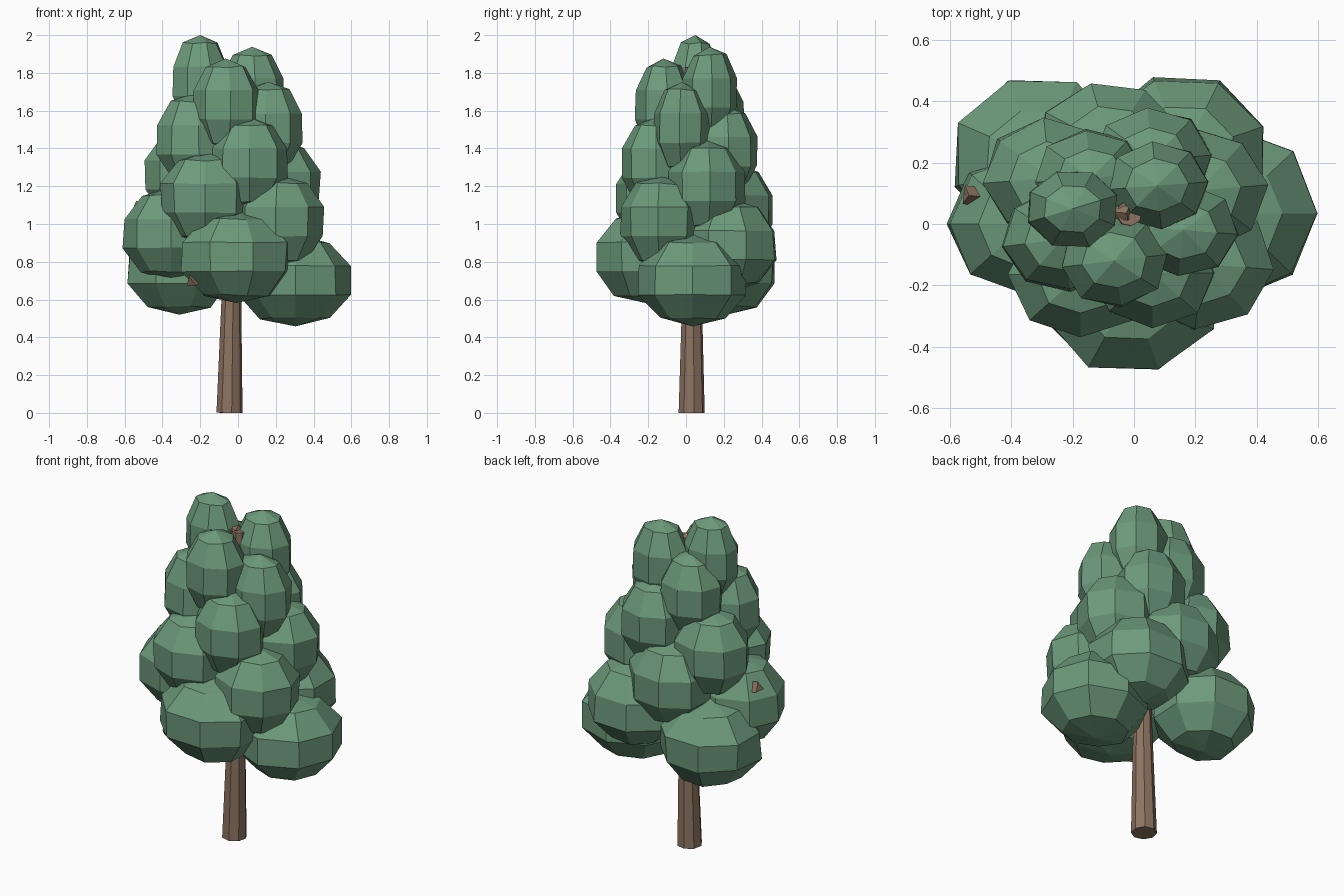
import bpy, bmesh, random
from math import radians
from mathutils import Vector, Matrix

random.seed(4)
cube = bpy.data.objects.get("Cube")
if cube:
    bpy.data.objects.remove(cube, do_unlink=True)


def make_material(name, rgb):
    mat = bpy.data.materials.new(name)
    mat.use_nodes = True
    color = (*rgb, 1)
    mat.diffuse_color = color
    mat.node_tree.nodes["Principled BSDF"].inputs["Base Color"].default_value = color
    return mat


leaf_green = make_material("leaf green", (0.15, 0.32, 0.195))
bark_brown = make_material("bark brown", (0.27, 0.175, 0.12))


def finish(bm, name, mat):
    bmesh.ops.recalc_face_normals(bm, faces=bm.faces)
    mesh = bpy.data.meshes.new(name)
    bm.to_mesh(mesh)
    bm.free()
    mesh.materials.append(mat)
    obj = bpy.data.objects.new(name, mesh)
    bpy.context.collection.objects.link(obj)
    return obj


def tapered_limb(name, start, end, r_start, r_end, sides):
    """Flat-sided tapered cylinder between two points."""
    start, end = Vector(start), Vector(end)
    axis = end - start
    bm = bmesh.new()
    bmesh.ops.create_cone(bm, cap_ends=True, segments=sides, radius1=r_start,
                          radius2=r_end, depth=axis.length)
    turn = axis.to_track_quat("Z", "Y").to_matrix().to_4x4()
    bm.transform(Matrix.Translation((start + end) / 2) @ turn)
    return finish(bm, name, bark_brown)


def leaf_clump(name, center, size, spin):
    """Chunky eight-sided ball of leaves with slightly uneven corners."""
    bm = bmesh.new()
    bmesh.ops.create_uvsphere(bm, u_segments=8, v_segments=5, radius=1)
    bm.transform(Matrix.Rotation(radians(spin), 4, "Z"))
    for v in bm.verts:
        if abs(v.co.z) < 0.95:
            v.co *= random.uniform(0.99, 1.05)
    bm.transform(Matrix.Translation(center) @ Matrix.Diagonal((*size, 1)))
    return finish(bm, name, leaf_green)


# Trunk: a lower shaft that carries on up inside the crown
base, crown_top = Vector((-0.045, 0.03, 0)), Vector((-0.015, 0.035, 1.83))
fork = base.lerp(crown_top, 0.35)
tapered_limb("trunk", base, fork, 0.07, 0.052, 8)
tapered_limb("upper_trunk", fork, crown_top, 0.052, 0.042, 8)

# Crown: clumps spiral down from the top as (x, y, radius, spin in degrees)
clumps = [
    (-0.2, 0.05, 0.16, 20), (0.075, 0.125, 0.173, 5), (-0.065, -0.12, 0.18, 8),
    (-0.14, 0.15, 0.19, 5), (0.16, -0.02, 0.183, -5), (-0.235, -0.05, 0.2, 8),
    (0.06, 0.21, 0.2, 5), (0.06, -0.16, 0.21, 0), (-0.275, 0.15, 0.225, 5),
    (0.21, 0.11, 0.23, 5), (-0.175, -0.165, 0.238, 0), (-0.08, 0.255, 0.245, 15),
    (0.22, -0.13, 0.24, -5), (-0.355, 0, 0.26, 0), (0.16, 0.23, 0.29, 20),
    (-0.01, -0.215, 0.308, 18), (-0.31, 0.215, 0.295, 20), (0.305, 0.035, 0.308, 0),
]
half_height = 0.244
for i, (x, y, r, spin) in enumerate(clumps):
    z = 2 - half_height - 0.062 * i
    depth = r * (0.84 + 0.006 * i)
    leaf_clump(f"leaf_clump_{i + 1}", (x, y, z), (r, depth, half_height), spin)
    # Inner branch carrying the clump
    root = base.lerp(crown_top, min(1, (z + 0.08) / crown_top.z))
    tapered_limb(f"branch_{i + 1}", root, (x, y, z), 0.025, 0.012, 5)

# Twig ends that show between the clumps
for i, tip in enumerate([(-0.55, 0.095, 1.09), (-0.25, -0.33, 0.69)]):
    root = base.lerp(crown_top, 0.5)
    tapered_limb(f"twig_{i + 1}", root, tip, 0.03, 0.035, 3)
